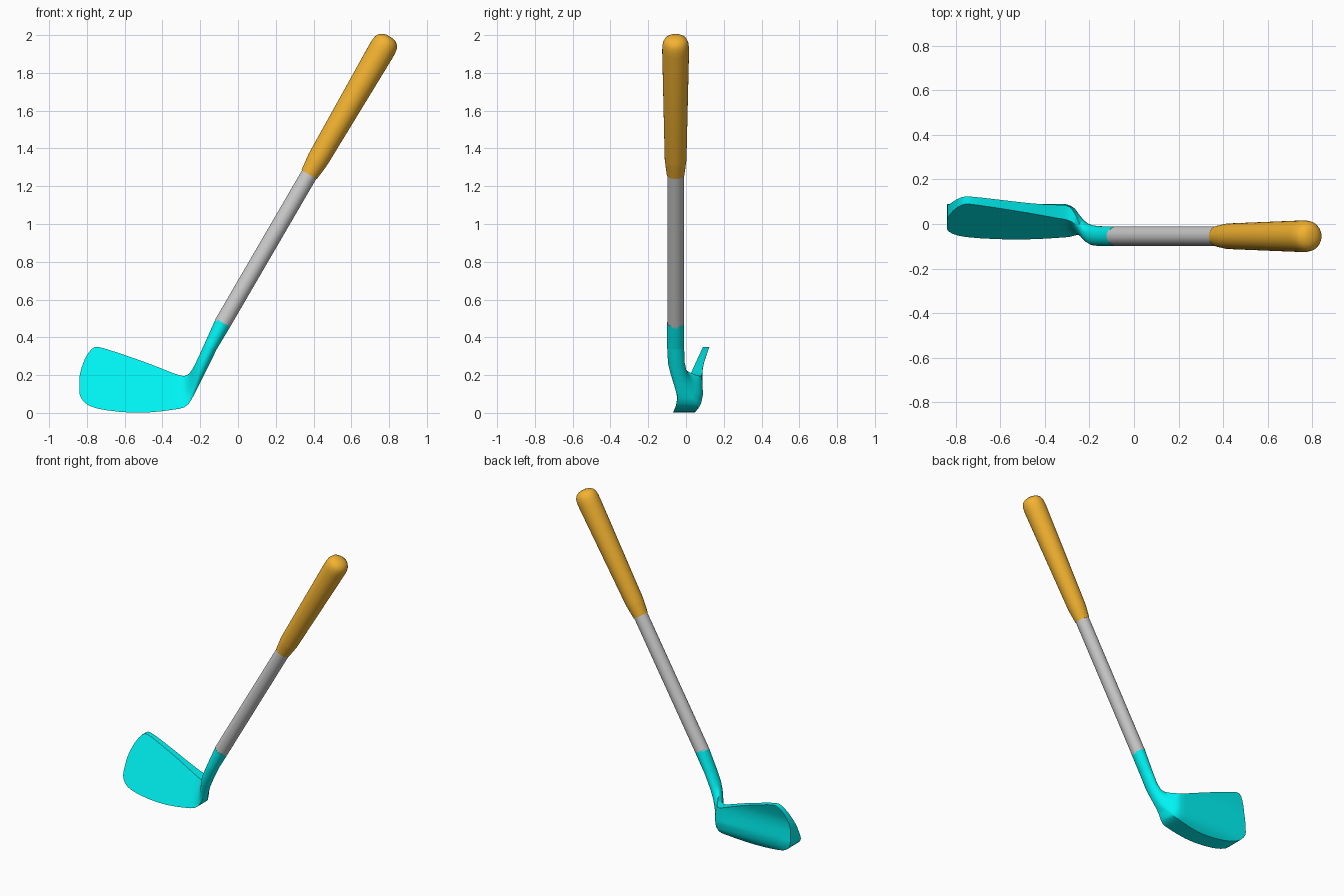
import bpy, bmesh, math
from mathutils import Vector

if "Cube" in bpy.data.objects:
    bpy.data.objects.remove(bpy.data.objects["Cube"])

SHAFT_Y = -0.055
TILT = math.radians(59.8)
BASE = Vector((-0.08, SHAFT_Y, 0.477))
AXIS = Vector((math.cos(TILT), 0, math.sin(TILT)))
SIDE = Vector((-math.sin(TILT), 0, math.cos(TILT)))
DEPTH = Vector((0, 1, 0))
N = 15  # intervals on each side of a head section


def material(name, color):
    m = bpy.data.materials.new(name)
    m.diffuse_color = color
    m.use_nodes = True
    m.node_tree.nodes["Principled BSDF"].inputs["Base Color"].default_value = m.diffuse_color
    return m


def loft(name, rings, mat=None, angle=40):
    """Bridge closed loops of equal size and cap both ends."""
    bm = bmesh.new()
    loops = [[bm.verts.new(p) for p in r] for r in rings]
    k = len(loops[0])
    for a, b in zip(loops, loops[1:]):
        for i in range(k):
            j = (i + 1) % k
            bm.faces.new((a[i], a[j], b[j], b[i]))
    bm.faces.new(loops[0][::-1])
    bm.faces.new(loops[-1])
    bmesh.ops.recalc_face_normals(bm, faces=bm.faces)
    me = bpy.data.meshes.new(name)
    bm.to_mesh(me)
    bm.free()
    ob = bpy.data.objects.new(name, me)
    bpy.context.collection.objects.link(ob)
    if mat:
        me.materials.append(mat)
    bpy.ops.object.select_all(action='DESELECT')
    ob.select_set(True)
    bpy.context.view_layer.objects.active = ob
    bpy.ops.object.shade_smooth_by_angle(angle=math.radians(angle))
    return ob


def turned(name, profile, mat=None):
    """Round part along the shaft axis from (distance, radius) pairs."""
    rings = []
    for t, r in profile:
        c = BASE + AXIS * t
        rings.append([c + (SIDE * math.cos(a) + DEPTH * math.sin(a)) * r
                      for a in (2 * math.pi * i / 32 for i in range(32))])
    return loft(name, rings, mat)


def face_y(z):
    return -0.07 + 0.457 * z


BACK = [(0, .045), (.025, .066), (.05, .08), (.1, .09), (.15, .087),
        (.2, .085), (.25, .09), (.3, .106), (.35, .124)]


def back_y(z):
    for (z0, y0), (z1, y1) in zip(BACK, BACK[1:]):
        if z <= z1:
            return y0 + (y1 - y0) * (z - z0) / (z1 - z0)
    return BACK[-1][1]


def section(top, bottom, w):
    """Head section between two outline points; w blends blade to round."""
    top, bottom = Vector(top), Vector(bottom)
    total = 2 * N + 2
    ring = []
    for i in range(total):
        front = i <= N
        s = i / N if front else 1 - (i - N - 1) / N
        a = 2 * math.pi * (i + 0.5) / total
        blade = bottom.lerp(top, s)
        by = face_y(blade.y) if front else back_y(blade.y)
        rnd = bottom.lerp(top, (1 - math.cos(a)) / 2)
        ry = SHAFT_Y - 0.045 * math.sin(a)
        p = blade.lerp(rnd, w)
        ring.append((p.x, by + (ry - by) * w, p.y))
    return ring


cyan = material("head_cyan", (0.0, 0.9, 0.9, 1))
orange = material("grip_orange", (0.9, 0.45, 0.03, 1))

# Blade: toe to heel as x, top z, sole z
blade = [(-.84, .175, .115), (-.837, .205, .092), (-.828, .24, .074),
         (-.812, .283, .055), (-.793, .316, .041), (-.775, .338, .033),
         (-.757, .349, .027), (-.735, .348, .021), (-.69, .336, .013),
         (-.62, .313, .005), (-.55, .289, .001), (-.48, .264, .002),
         (-.41, .237, .008), (-.35, .213, .016), (-.31, .199, .022)]
rings = [section((x, t), (x, b), 0) for x, t, b in blade]

# Neck: sections fan round from the heel up to the hosel
neck = [((-.288, .195), (-.285, .029), .06), ((-.272, .199), (-.262, .046), .2),
        ((-.257, .21), (-.244, .075), .42), ((-.244, .228), (-.222, .115), .66),
        ((-.23, .252), (-.193, .175), .86), ((-.212, .29), (-.16, .24), .97),
        ((-.179, .362), (-.113, .336), 1)]
rings += [section(*s) for s in neck]
loft("club_head", rings, cyan)

# Hosel sleeve
loft("hosel", [section((-.179, .362), (-.113, .336), 1),
               section((-.118, .499), (-.042, .455), 1)], cyan)

# Shaft
turned("shaft", [(-0.01, .044), (0.95, .044)])

# Grip with tapered collar and rounded butt
turned("grip", [(.908, .047), (.985, .056), (1.0, .0575), (1.66, .071),
                (1.69, .0705), (1.715, .067), (1.735, .057), (1.747, .04),
                (1.753, .02), (1.754, .003)], orange)
